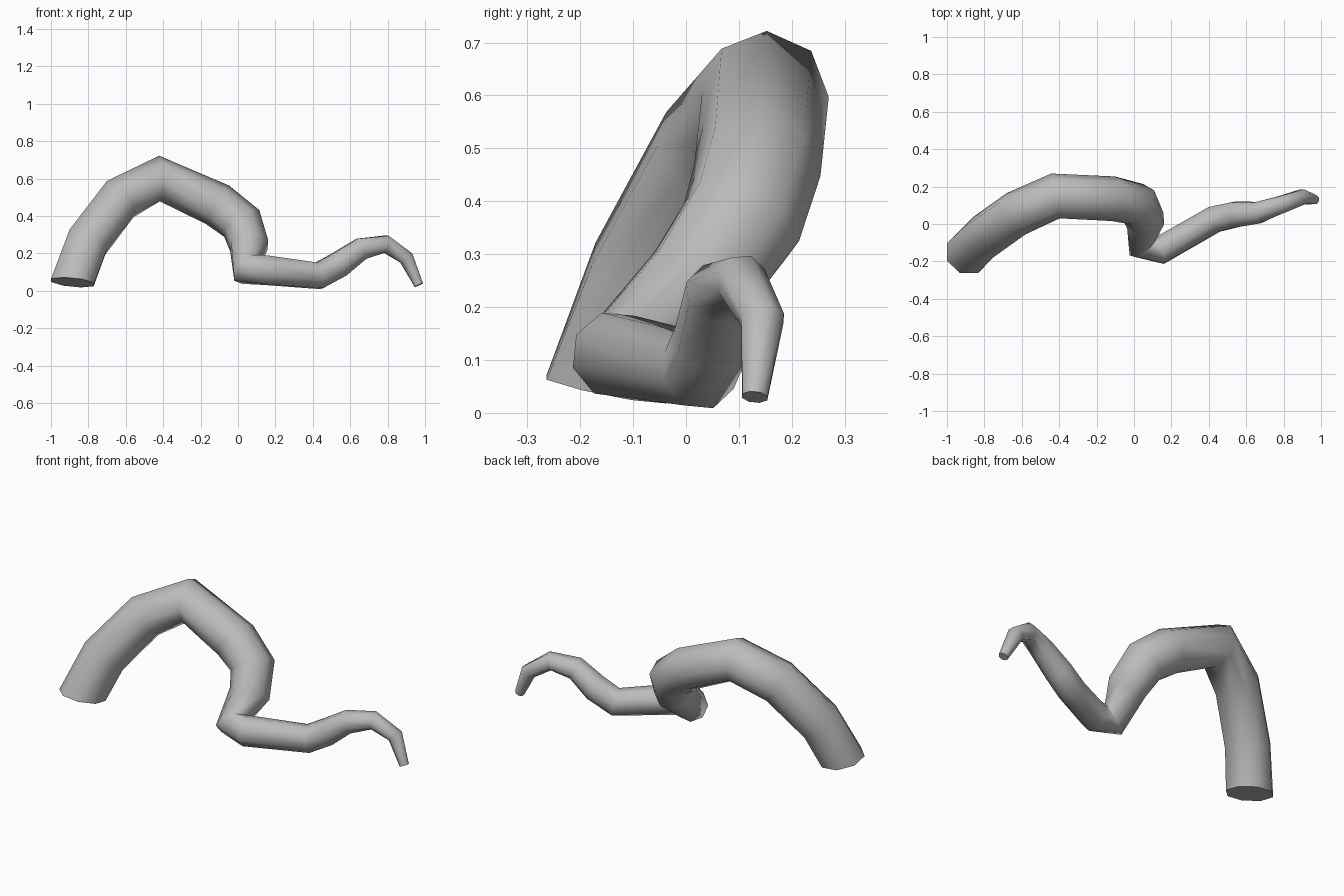
import bpy, bmesh, math
from mathutils import Vector

old = bpy.data.objects.get("Cube")
if old:
    bpy.data.objects.remove(old, do_unlink=True)

SIDES = 8

# Centre line of the tentacle from thick root to thin tip: x, y, z, radius
PATH = [
    (-0.885, -0.15, 0.045, 0.125), (-0.805, -0.07, 0.26, 0.122),
    (-0.63, 0.055, 0.49, 0.122), (-0.42, 0.15, 0.60, 0.122),
    (-0.11, 0.135, 0.46, 0.12), (0.02, 0.105, 0.36, 0.118),
    (0.06, 0.02, 0.24, 0.108), (0.045, -0.11, 0.115, 0.09),
    (0.15, -0.135, 0.11, 0.083), (0.43, 0.025, 0.08, 0.076),
    (0.54, 0.05, 0.14, 0.074), (0.66, 0.06, 0.225, 0.063),
    (0.79, 0.105, 0.25, 0.05), (0.90, 0.145, 0.175, 0.043),
    (0.967, 0.13, 0.03, 0.026),
]

grey = bpy.data.materials.new("tentacle_grey")
grey.use_nodes = True
colour = (0.5, 0.5, 0.5, 1)
grey.diffuse_color = colour
grey.node_tree.nodes["Principled BSDF"].inputs["Base Color"].default_value = colour


def sweep(name, path, sides, end_normal):
    """Sweep a tapering polygon along the path without twisting it."""
    pts = [Vector(p[:3]) for p in path]
    steps = [(b - a).normalized() for a, b in zip(pts, pts[1:])]
    tangents = [end_normal.normalized()]
    tangents += [(a + b).normalized() for a, b in zip(steps, steps[1:])]
    tangents.append(steps[-1])
    bm = bmesh.new()
    rings = []
    side = Vector((0, 1, 0))
    for p, t, row in zip(pts, tangents, path):
        side = (side - t * side.dot(t)).normalized()
        up = t.cross(side)
        ring = []
        for i in range(sides):
            a = math.tau * (i + 0.5) / sides
            ring.append(bm.verts.new(p + (side * math.cos(a) + up * math.sin(a)) * row[3]))
        rings.append(ring)
    for a, b in zip(rings, rings[1:]):
        for i in range(sides):
            j = (i + 1) % sides
            bm.faces.new((a[i], a[j], b[j], b[i]))
    # Flat ends
    bm.faces.new(rings[0])
    bm.faces.new(rings[-1])
    bmesh.ops.recalc_face_normals(bm, faces=bm.faces)
    mesh = bpy.data.meshes.new(name)
    bm.to_mesh(mesh)
    bm.free()
    obj = bpy.data.objects.new(name, mesh)
    bpy.context.collection.objects.link(obj)
    mesh.materials.append(grey)
    return obj


tentacle = sweep("tentacle", PATH, SIDES, Vector((0.1, 0.2, 1)))
bpy.context.view_layer.objects.active = tentacle
tentacle.select_set(True)
bpy.ops.object.shade_smooth_by_angle(angle=math.radians(65))
